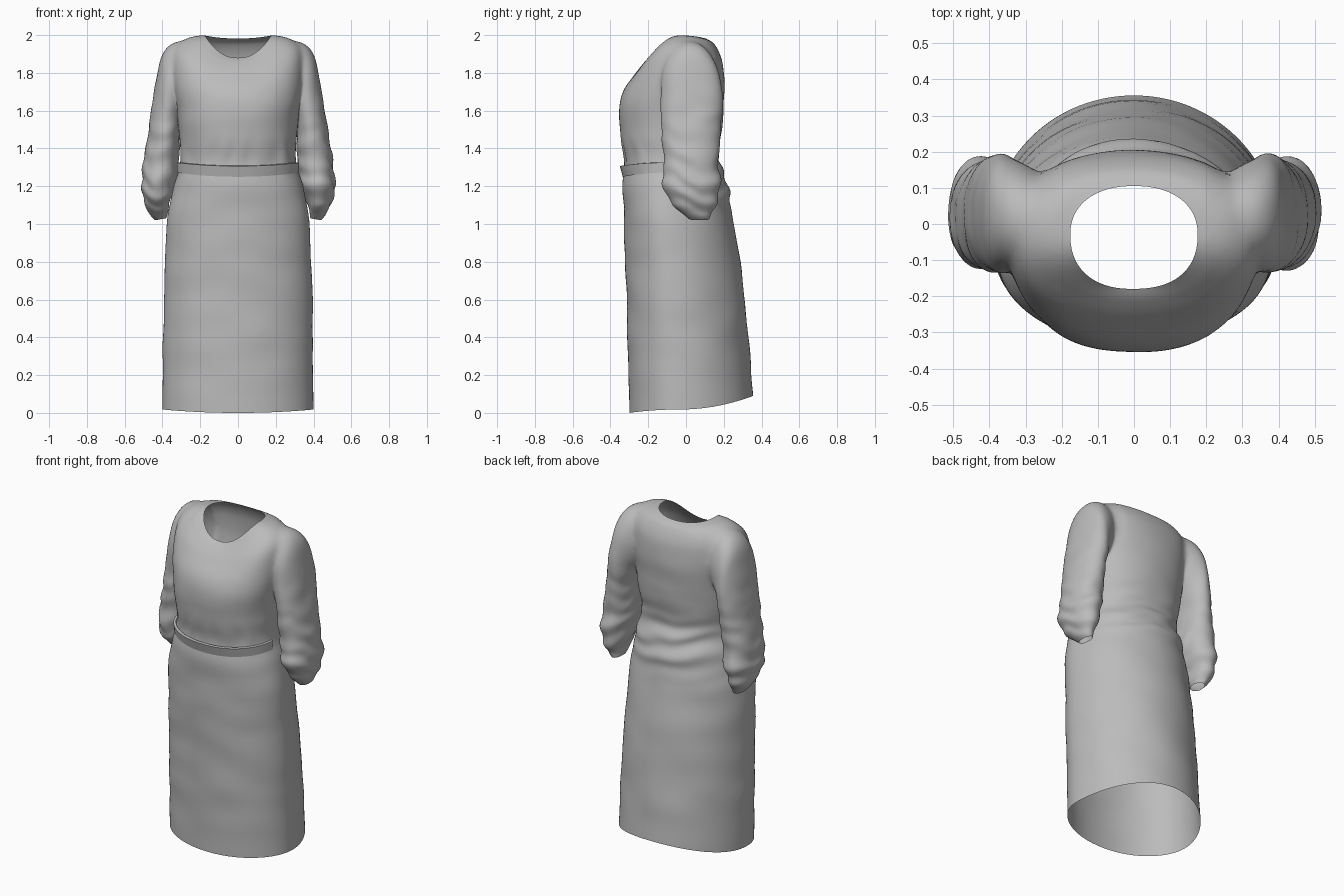
import bpy, bmesh, math
from mathutils import Vector, noise

cube = bpy.data.objects.get("Cube")
if cube:
    bpy.data.objects.remove(cube)

cloth = bpy.data.materials.new("grey cloth")
cloth.use_nodes = True
GREY = (0.5, 0.5, 0.5, 1)
cloth.diffuse_color = GREY
cloth.node_tree.nodes["Principled BSDF"].inputs["Base Color"].default_value = GREY


def smooth_rows(rows, steps):
    """Catmull-Rom interpolation between rows of section values."""
    out = []
    for i in range(len(rows) - 1):
        a, b, c, d = (rows[min(max(i + k, 0), len(rows) - 1)] for k in (-1, 0, 1, 2))
        for s in range(steps):
            t = s / steps
            out.append([q + t / 2 * (r - p + t * (2*p - 5*q + 4*r - w + t * (3*(q - r) + w - p)))
                        for p, q, r, w in zip(a, b, c, d)])
    return out + [list(rows[-1])]


def loft(name, rings, tube=True):
    """Skin the rings; a tube also gets end caps, marked with slot 1."""
    bm = bmesh.new()
    grid = [[bm.verts.new(p) for p in ring] for ring in rings]
    n = len(grid[0])
    for lo, hi in zip(grid, grid[1:]):
        for i in range(n if tube else n - 1):
            j = (i + 1) % n
            bm.faces.new((lo[i], lo[j], hi[j], hi[i]))
    if tube:
        for ring in (grid[0], grid[-1]):
            hub = bm.verts.new(sum((v.co for v in ring), Vector()) / n)
            for i in range(n):
                bm.faces.new((ring[i], ring[(i + 1) % n], hub)).material_index = 1
    bmesh.ops.recalc_face_normals(bm, faces=bm.faces)
    mesh = bpy.data.meshes.new(name)
    for slot in range(2 if tube else 1):
        mesh.materials.append(cloth)
    bm.to_mesh(mesh)
    bm.free()
    mesh.shade_smooth()
    obj = bpy.data.objects.new(name, mesh)
    bpy.context.collection.objects.link(obj)
    return obj


def bump(v, centre, width):
    return math.exp(-((v - centre) / width) ** 2)


def clamp(v):
    return max(0, min(1, v))


def power(v, e):
    return math.copysign(abs(v) ** e, v)


# Gown body sections: half width, front y, back y, front z, side z, back z
BODY = [
    (.400, -.300, .355, .00, .018, .09),
    (.396, -.308, .330, .35, .36, .40),
    (.390, -.320, .292, .75, .75, .76),
    (.376, -.328, .250, 1.02, 1.02, 1.02),
    (.345, -.335, .224, 1.19, 1.19, 1.19),
    (.314, -.330, .192, 1.28, 1.29, 1.29),
    (.306, -.328, .174, 1.36, 1.37, 1.37),
    (.314, -.348, .186, 1.48, 1.48, 1.48),
    (.326, -.354, .198, 1.60, 1.61, 1.61),
    (.348, -.326, .203, 1.71, 1.78, 1.74),
    (.340, -.267, .190, 1.80, 1.925, 1.865),
    (.264, -.213, .152, 1.857, 1.987, 1.95),
    (.176, -.180, .105, 1.88, 1.998, 1.982),
]


def body_point(row, a, grow=0.0):
    w, yf, yb, zf, zs, zb = row
    s = math.sin(a)
    chest = clamp((zs - 1.1) / .4)
    e = .97 - .11 * chest if s < 0 else 1 - .1 * chest
    widest = yf + (.41 + .12 * chest) * (yb - yf)
    x = (w + grow) * power(math.cos(a), e)
    y = widest + ((widest - yf if s < 0 else yb - widest) + grow) * power(s, e)
    z = zs + ((zf if s < 0 else zb) - zs) * s * s
    return Vector((x, y, z))


def body_wrinkled(row, a):
    p = body_point(row, a)
    fade = clamp(p.z / .3) * clamp((1.95 - p.z) / .2)
    d = .007 * noise.noise(Vector((p.x * 4, p.y * 4, p.z * 7)))
    if p.y > 0:
        # slanting folds gathered at the back of the waist
        drift = 2.5 * noise.noise(Vector((p.x * 4, 0, p.z * 5)))
        d += .009 * bump(p.z, 1.25, .14) * math.sin(55 * p.z + 11 * p.x + drift) * clamp(p.y / .2)
    else:
        # small gathers just above the waist seam
        d += .003 * bump(p.z, 1.36, .08) * math.sin(60 * p.x + 3 * noise.noise(p * 5))
    return p + Vector((math.cos(a), math.sin(a), 0)) * d * fade


SEGS = 112
gown = loft("gown", [[body_wrinkled(r, math.tau * i / SEGS) for i in range(SEGS)]
                     for r in smooth_rows(BODY, 8)])

# Sleeve sections: outer x, outer z, inner x, inner z, front y, back y
SLEEVE = [
    (.220, 1.960, .200, 1.68, -.09, .11),
    (.330, 1.967, .250, 1.62, -.122, .158),
    (.399, 1.908, .285, 1.58, -.134, .184),
    (.430, 1.790, .303, 1.53, -.137, .195),
    (.453, 1.650, .310, 1.47, -.132, .190),
    (.475, 1.500, .314, 1.38, -.128, .180),
    (.498, 1.360, .317, 1.28, -.118, .172),
    (.509, 1.220, .338, 1.18, -.120, .180),
    (.499, 1.120, .364, 1.10, -.075, .162),
    (.466, 1.055, .380, 1.05, -.010, .135),
    (.438, 1.020, .385, 1.03, .020, .120),
]


def sleeve_point(row, a, k, side):
    xo, zo, xi, zi, yf, yb = row
    c, s = math.cos(a), math.sin(a)
    p = Vector(((xo + xi) / 2 + (xo - xi) / 2 * c,
                (yf + yb) / 2 + (yb - yf) / 2 * power(s, .9),
                (zo + zi) / 2 + (zo - zi) / 2 * c))
    # irregular crosswise creases, strongest around the lower arm
    twist = 4 * noise.noise(Vector((p.x * 5, p.y * 8, p.z * 4 + side)))
    d = (.001 + .004 * bump(p.z, 1.2, .2)) * math.sin(55 * p.z + 14 * p.y * side + twist)
    d += .007 * noise.noise(Vector((p.x * 7, p.y * 7 + side, p.z * 11)))
    d *= clamp(k * 2.5) * clamp((1.95 - p.z) / .15)
    p += Vector((c, s, 0)) * d
    p.x *= side
    return p


# Sew each sleeve into the body
for label, side in (("left", 1), ("right", -1)):
    rows = smooth_rows(SLEEVE, 8)
    sleeve = loft(label + "_sleeve", [[sleeve_point(r, math.tau * i / 64, k / len(rows), side)
                                       for i in range(64)] for k, r in enumerate(rows)])
    join = gown.modifiers.new("join " + label, "BOOLEAN")
    join.operation, join.solver, join.object = "UNION", "EXACT", sleeve
    bpy.context.view_layer.update()
    gown.data = bpy.data.meshes.new_from_object(
        gown.evaluated_get(bpy.context.evaluated_depsgraph_get()))
    gown.modifiers.clear()
    bpy.data.objects.remove(sleeve)

# Open the neck, hem and cuffs, then soften the shoulder seams
bm = bmesh.new()
bm.from_mesh(gown.data)
bmesh.ops.delete(bm, geom=[f for f in bm.faces if f.material_index == 1], context="FACES")
bmesh.ops.remove_doubles(bm, verts=bm.verts, dist=.002)
for step in range(14):
    low = 1.55 + .02 * step
    bmesh.ops.smooth_vert(bm, verts=[v for v in bm.verts if abs(v.co.x) > .21 and v.co.z > low
                                     and not v.is_boundary], factor=.5,
                          use_axis_x=True, use_axis_y=True, use_axis_z=True)
bm.to_mesh(gown.data)
bm.free()
gown.data.materials.pop(index=1)
gown.data.shade_smooth()

# Waist belt: a band across the front, its upper edge standing proud
BELT = [(.318, -.330, .19, 1.25, 1.272, 1.272),
        (.318, -.345, .19, 1.307, 1.325, 1.325),
        (.306, -.328, .18, 1.309, 1.327, 1.327)]
belt = loft("waist_belt", [[body_point(r, math.pi * (1.03 + .94 * i / 60), .005)
                            for i in range(61)] for r in BELT], tube=False)
bpy.context.view_layer.objects.active = belt
belt.select_set(True)
bpy.ops.object.shade_smooth_by_angle(angle=math.radians(35))
